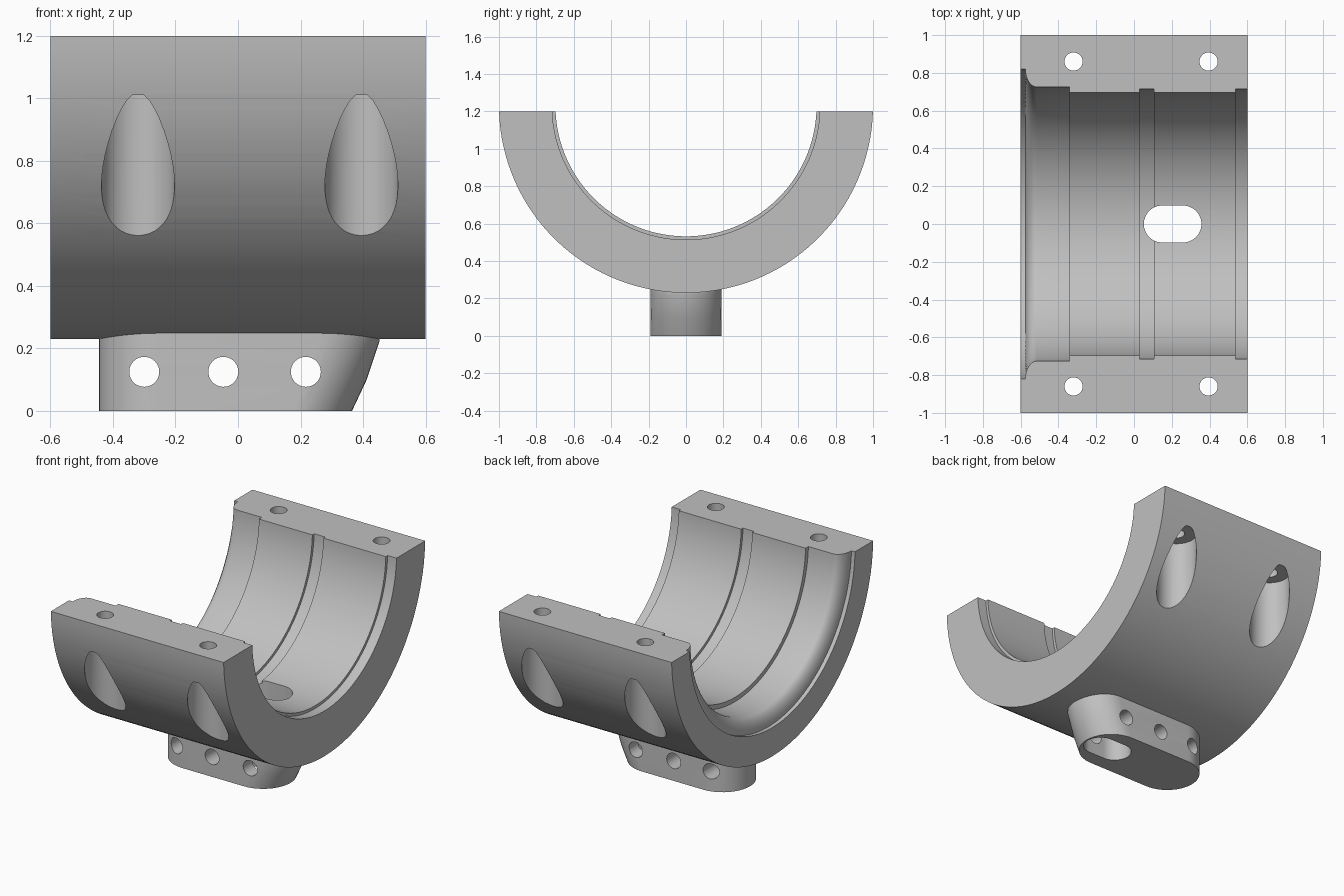
import bpy, bmesh, math
from mathutils import Vector

cube = bpy.data.objects.get("Cube")
if cube:
    bpy.data.objects.remove(cube, do_unlink=True)

AXIS_Z = 1.23      # height of the bore axis
SPLIT_Z = 1.2      # flat mating face

steel = bpy.data.materials.new("plain grey metal")
steel.use_nodes = True
grey = (0.53, 0.53, 0.53, 1)
steel.diffuse_color = grey
steel.node_tree.nodes["Principled BSDF"].inputs["Base Color"].default_value = grey


def loft(name, rings):
    """Skin a list of equal-length point rings into a closed solid."""
    bm = bmesh.new()
    loops = [[bm.verts.new(p) for p in ring] for ring in rings]
    for a, b in zip(loops, loops[1:]):
        for i in range(len(a)):
            j = (i + 1) % len(a)
            bm.faces.new((a[i], a[j], b[j], b[i]))
    bm.faces.new(loops[0])
    bm.faces.new(loops[-1])
    bmesh.ops.recalc_face_normals(bm, faces=bm.faces)
    mesh = bpy.data.meshes.new(name)
    bm.to_mesh(mesh)
    bm.free()
    mesh.materials.append(steel)
    ob = bpy.data.objects.new(name, mesh)
    bpy.context.collection.objects.link(ob)
    return ob


def turned(name, profile, n=128):
    """Solid of revolution about the bore axis from (x, radius) pairs."""
    turn = [2 * math.pi * (i + 0.5) / n for i in range(n)]
    return loft(name, [[(x, r * math.cos(t), AXIS_Z + r * math.sin(t)) for t in turn]
                       for x, r in profile])


def stadium(x0, x1, r, z, n=24):
    """Round-ended slot outline spanning x0 to x1."""
    pts = []
    for cx, start in ((x1 - r, -math.pi / 2), (x0 + r, math.pi / 2)):
        for i in range(n + 1):
            t = start + math.pi * i / n
            pts.append((cx + r * math.cos(t), r * math.sin(t), z))
    return pts


def rod(name, a, b, r, n=40):
    """Cylinder between two points."""
    a, b = Vector(a), Vector(b)
    q = (b - a).to_track_quat('Z', 'Y')
    circle = [q @ Vector((r * math.cos(2 * math.pi * i / n),
                          r * math.sin(2 * math.pi * i / n), 0)) for i in range(n)]
    return loft(name, [[p + c for c in circle] for p in (a, b)])


def combine(target, tool, operation):
    """Apply a boolean and discard the tool."""
    tool.hide_render = True
    mod = target.modifiers.new(operation, 'BOOLEAN')
    mod.operation, mod.solver, mod.object = operation, 'EXACT', tool
    dg = bpy.context.evaluated_depsgraph_get()
    mesh = bpy.data.meshes.new_from_object(target.evaluated_get(dg))
    target.modifiers.clear()
    target.data = mesh
    bpy.data.objects.remove(tool, do_unlink=True)


# Outer shell and the lug below it, with one raked end
body = turned("bearing_half_shell", [(-0.6, 1), (0.6, 1)])
lug = loft("lug", [stadium(-0.445, 0.365, 0.19, 0), stadium(-0.445, 0.412, 0.19, 0.1),
                   stadium(-0.445, 0.452, 0.19, 0.22), stadium(-0.445, 0.452, 0.19, 0.4)])
combine(body, lug, 'UNION')

# Stepped bore: recess, rounded shoulder, lands and grooves
bore = [(-0.7, 0.82), (-0.575, 0.82)]
for i in range(1, 11):
    t = math.pi / 2 * i / 10
    bore.append((-0.515 - 0.06 * math.cos(t), 0.82 - 0.094 * math.sin(t)))
land, groove = 0.698, 0.716
bore += [(-0.342, 0.726), (-0.342, land), (0.028, land), (0.028, groove),
         (0.105, groove), (0.105, land), (0.538, land), (0.538, groove), (0.7, groove)]
combine(body, turned("bore_cutter", bore), 'DIFFERENCE')

# Flat mating face
square = [(-1, -2), (1, -2), (1, 2), (-1, 2)]
top = loft("top_cutter", [[(x, y, z) for x, y in square] for z in (SPLIT_Z, 3)])
combine(body, top, 'DIFFERENCE')

# Oil slot through shell and lug
slot = loft("slot_cutter", [stadium(0.052, 0.357, 0.098, z) for z in (-0.1, 0.8)])
combine(body, slot, 'DIFFERENCE')

# Cross holes in the lug
for x in (-0.3, -0.047, 0.217):
    combine(body, rod("lug_hole", (x, -0.5, 0.125), (x, 0.5, 0.125), 0.048), 'DIFFERENCE')

# Bolt holes with deep counterbores from below
for x in (-0.32, 0.395):
    for y in (-0.86, 0.86):
        combine(body, rod("counterbore", (x, y, 0.3), (x, y, 1.01), 0.117), 'DIFFERENCE')
        combine(body, rod("bolt_hole", (x, y, 0.9), (x, y, 1.4), 0.048), 'DIFFERENCE')

# Smooth curved walls, keep machined edges sharp
bpy.ops.object.select_all(action='DESELECT')
bpy.context.view_layer.objects.active = body
body.select_set(True)
bpy.ops.object.shade_smooth_by_angle(angle=math.radians(25))
